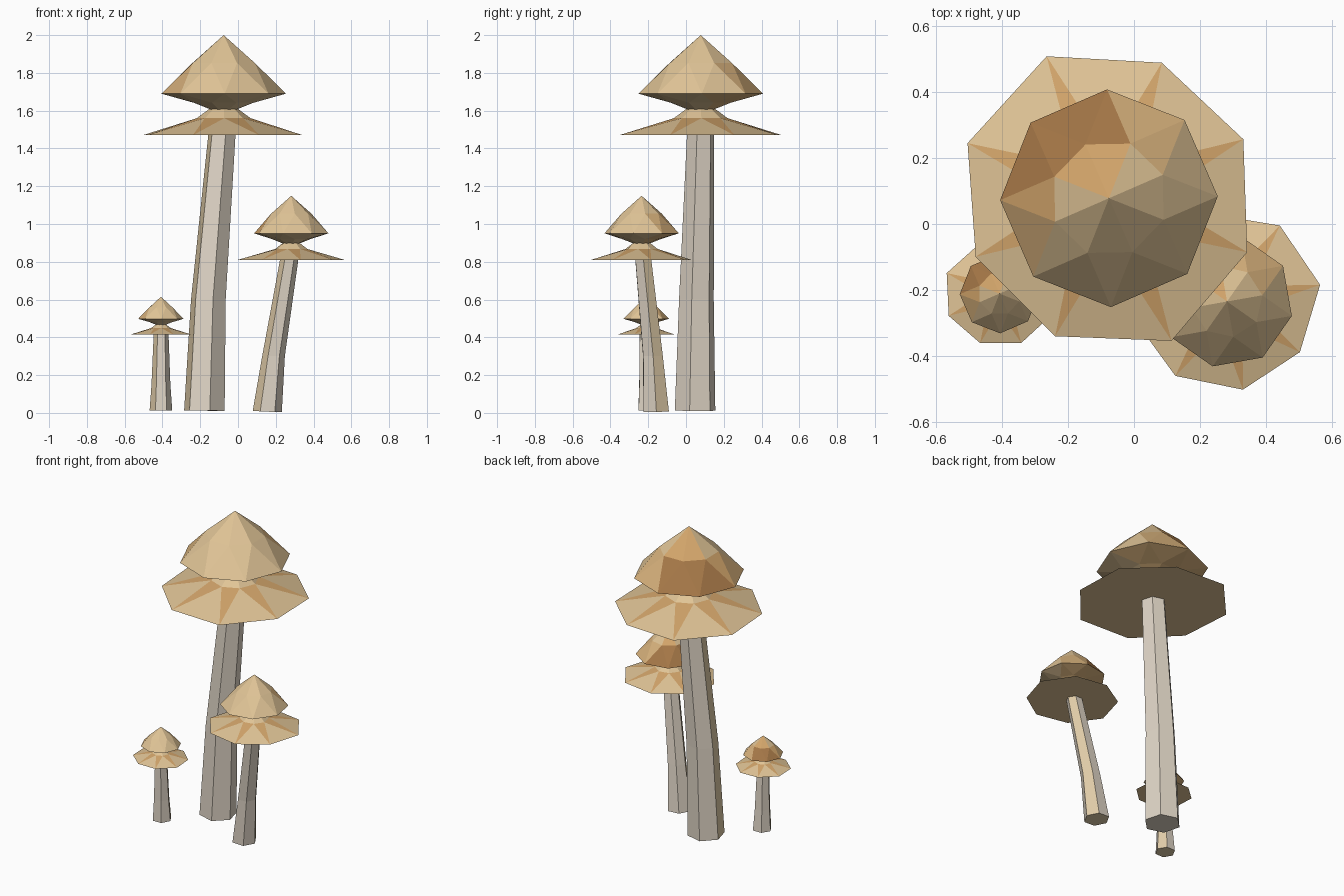
import bpy, bmesh, math
from mathutils import Vector

if "Cube" in bpy.data.objects:
    bpy.data.objects.remove(bpy.data.objects["Cube"])


def material(name, srgb):
    m = bpy.data.materials.new(name)
    lin = [((c + 0.055) / 1.055) ** 2.4 for c in srgb]
    m.diffuse_color = (*lin, 1)
    m.use_nodes = True
    m.node_tree.nodes["Principled BSDF"].inputs["Base Color"].default_value = m.diffuse_color
    return m


TAN = material("tan", (0.88, 0.77, 0.59))
HONEY = material("honey", (0.85, 0.70, 0.49))
ORANGE = material("light_orange", (0.83, 0.65, 0.42))
BROWN = material("warm_brown", (0.65, 0.47, 0.28))
GREY = material("pale_grey", (0.88, 0.84, 0.78))
CREAM = material("cream", (0.88, 0.80, 0.66))


def ring(bm, centre, radii, start):
    """Closed ring of vertices; one radius per vertex, first vertex at start degrees."""
    n = len(radii)
    out = []
    for i, r in enumerate(radii):
        a = math.radians(start + 360 * i / n)
        out.append(bm.verts.new(Vector(centre) + Vector((r * math.cos(a), r * math.sin(a), 0))))
    return out


def quads(bm, lower, upper):
    n = len(lower)
    return [bm.faces.new((lower[i], lower[(i + 1) % n], upper[(i + 1) % n], upper[i]))
            for i in range(n)]


def zigzag(bm, a, b):
    """Join two rings, b being half a step ahead of a. Returns (a-edge, b-edge) triangles."""
    n = len(a)
    wide = [bm.faces.new((a[i], a[(i + 1) % n], b[i])) for i in range(n)]
    narrow = [bm.faces.new((a[i], b[i], b[i - 1])) for i in range(n)]
    return wide, narrow


def finish(bm, name, mats, inward=()):
    bmesh.ops.recalc_face_normals(bm, faces=bm.faces)
    for f in inward:
        f.normal_flip()
    me = bpy.data.meshes.new(name)
    bm.to_mesh(me)
    bm.free()
    for m in mats:
        me.materials.append(m)
    bpy.context.collection.objects.link(bpy.data.objects.new(name, me))


def face_angle(f, centre):
    c = f.calc_center_median()
    return math.degrees(math.atan2(c.y - centre[1], c.x - centre[0])) % 360


def stem(name, path, start, cream_angles, base_mat):
    """Six-sided bent stalk; path holds (x, y, z, radius)."""
    bm = bmesh.new()
    rings = [ring(bm, p[:3], [p[3]] * 6, start) for p in path]
    # the base is cut square to the leaning stalk
    p, q = Vector(path[0][:3]), Vector(path[1][:3])
    lean = (q - p) / (q.z - p.z)
    for v in rings[0]:
        v.co.z = max(0, p.z - 0.4 * lean.xy.dot(v.co.xy - p.xy))
    for a, b in zip(rings, rings[1:]):
        for i, f in enumerate(quads(bm, a, b)):
            facing = (start + 30 + 60 * i) % 360
            f.material_index = int(any(abs(facing - c) < 20 for c in cream_angles))
    base = bm.faces.new(rings[0])
    base.material_index = base_mat
    bm.faces.new(rings[-1])
    finish(bm, name, (GREY, CREAM), [base])


SKIRT_RADII = (0.445, 0.441, 0.470, 0.460, 0.441, 0.449, 0.472, 0.450)


def skirt(name, c, sr, sz, rot):
    """Flat-bottomed flared collar with folded creases."""
    bm = bmesh.new()
    x, y, z = c
    rim = ring(bm, c, [r * sr for r in SKIRT_RADII], rot + 23.7)
    fold = ring(bm, (x, y, z + 0.09 * sz), [0.143 * sr] * 8, rot + 46.2)
    neck = ring(bm, (x, y, z + 0.14 * sz), [0.075 * sr] * 8, rot + 46.2)
    _, creases = zigzag(bm, rim, fold)
    for f in creases:
        f.material_index = 1
    quads(bm, fold, neck)
    bm.faces.new(rim)
    bm.faces.new(neck)
    finish(bm, name, (TAN, ORANGE))


def cap(name, c, sr, sz, rot):
    """Faceted pointed cap, browned on its back-left side."""
    bm = bmesh.new()
    x, y, z = c
    rim = ring(bm, (x, y, z + 0.22 * sz), [0.33 * sr] * 8, rot + 1)
    mid = ring(bm, (x, y, z + 0.382 * sz), [0.178 * sr] * 8, rot + 23.5)
    tip = bm.verts.new((x, y, z + 0.53 * sz))
    wide, narrow = zigzag(bm, rim, mid)
    for f in wide + narrow:
        a = face_angle(f, c)
        if 80 < a < 170:
            f.material_index = 3
        elif 170 <= a < 195:
            f.material_index = 2
        elif 30 < a <= 80 or 195 <= a < 210:
            f.material_index = 1
    for i in range(8):
        f = bm.faces.new((mid[i - 1], mid[i], tip))
        f.material_index = 2 if 80 < face_angle(f, c) < 150 else 0
    # underside
    gill = ring(bm, (x, y, z + 0.172 * sz), [0.17 * sr] * 8, rot + 23.5)
    neck = ring(bm, (x, y, z + 0.135 * sz), [0.07 * sr] * 8, rot + 23.5)
    under = sum(zigzag(bm, rim, gill), []) + quads(bm, gill, neck) + [bm.faces.new(neck)]
    for f in under:
        f.material_index = 1 if 20 < face_angle(f, c) < 190 else 0
    finish(bm, name, (TAN, HONEY, ORANGE, BROWN))


def mushroom(size, head, sr, sz, rot, path, start, cream, base_mat):
    stem(size + "_stem", path, start, cream, base_mat)
    skirt(size + "_skirt", head, sr, sz, rot)
    cap(size + "_cap", head, sr, sz, rot)


mushroom("large", (-0.076, 0.078, 1.47), 1.0, 1.0, 0,
         [(-0.178, 0.048, 0.012, 0.111), (-0.157, 0.055, 0.6, 0.095), (-0.083, 0.078, 1.50, 0.074)],
         -15, (195,), 0)
mushroom("medium", (0.282, -0.235, 0.81), 0.61, 0.64, -103.5,
         [(0.155, -0.158, 0.008, 0.077), (0.188, -0.175, 0.3, 0.06), (0.274, -0.228, 0.83, 0.048)],
         1, (31, 211), 1)
mushroom("small", (-0.408, -0.211, 0.415), 0.365, 0.377, 45,
         [(-0.408, -0.200, 0.012, 0.06), (-0.408, -0.204, 0.15, 0.050), (-0.407, -0.211, 0.425, 0.039)],
         1, (31, 211), 1)
